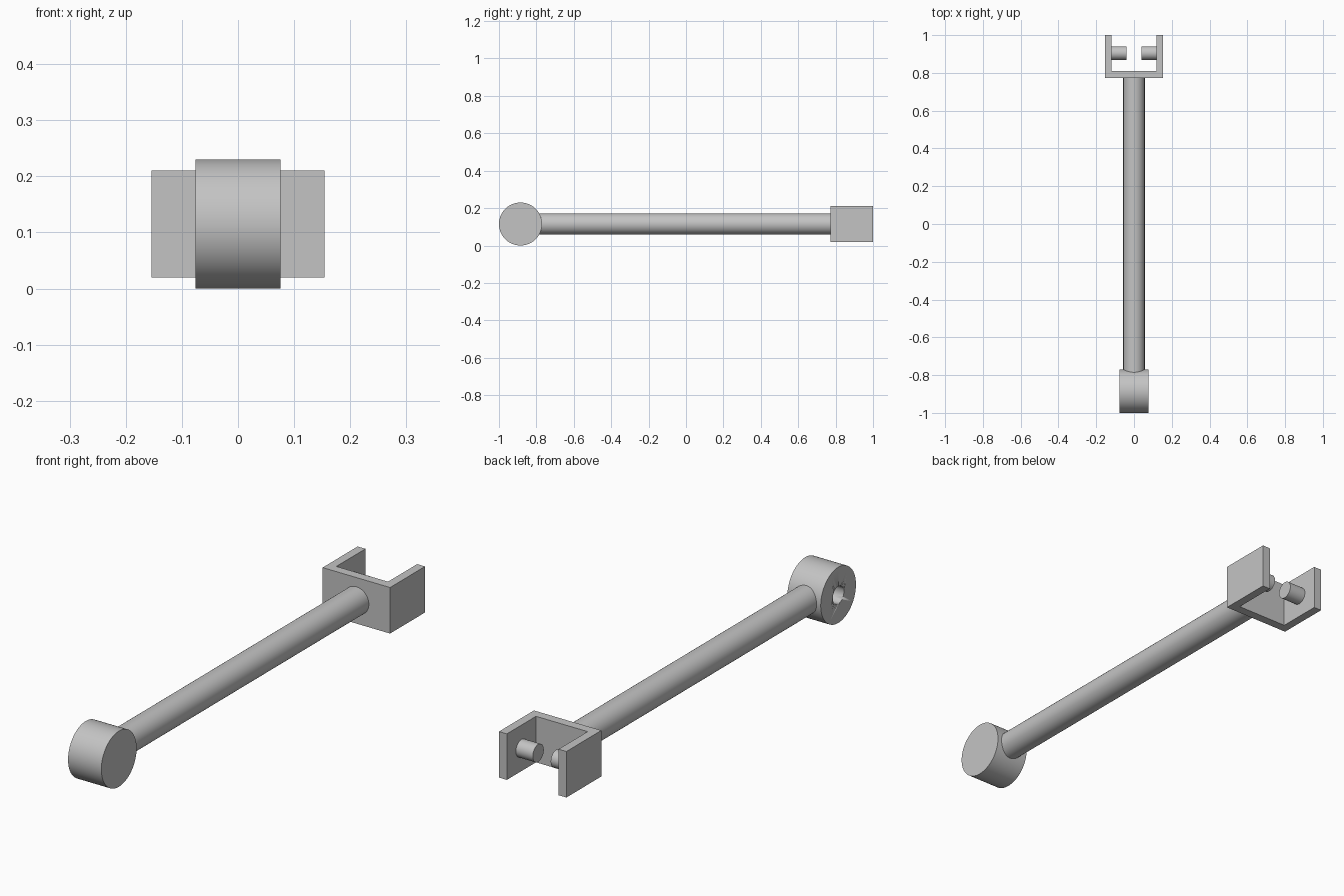
import bpy
import math

cube = bpy.data.objects.get("Cube")
if cube:
    bpy.data.objects.remove(cube, do_unlink=True)

grey = bpy.data.materials.new("plain grey")
grey.use_nodes = True
colour = (0.55, 0.55, 0.55, 1)
grey.diffuse_color = colour
grey.node_tree.nodes["Principled BSDF"].inputs["Base Color"].default_value = colour

AXIS_Z = 0.115          # height of the rod's centre line
EYE_Y, PIN_Y = -0.885, 0.905
BORE = 0.036            # radius shared by the pins and the eye's hole


def cylinder(name, radius, start, end, along, across):
    """Cylinder from start to end on the X or Y axis, at AXIS_Z."""
    middle = (start + end) / 2
    if along == "X":
        place, turn = (middle, across, AXIS_Z), (0, math.pi / 2, 0)
    else:
        place, turn = (across, middle, AXIS_Z), (math.pi / 2, 0, 0)
    bpy.ops.mesh.primitive_cylinder_add(
        vertices=64, radius=radius, depth=abs(end - start), location=place, rotation=turn)
    obj = bpy.context.object
    obj.name = name
    obj.data.materials.append(grey)
    bpy.ops.object.shade_smooth_by_angle(angle=math.radians(30))
    return obj


def box(name, low, high):
    """Box between two opposite corners."""
    centre = [(a + b) / 2 for a, b in zip(low, high)]
    bpy.ops.mesh.primitive_cube_add(size=1, location=centre)
    obj = bpy.context.object
    obj.name = name
    obj.scale = [b - a for a, b in zip(low, high)]
    bpy.ops.object.transform_apply(location=False, rotation=False, scale=True)
    obj.data.materials.append(grey)
    return obj


def cut(target, cutter):
    mod = target.modifiers.new("cut", "BOOLEAN")
    mod.operation = "DIFFERENCE"
    mod.solver = "EXACT"
    mod.object = cutter
    bpy.context.view_layer.objects.active = target
    bpy.ops.object.modifier_apply(modifier=mod.name)
    bpy.data.objects.remove(cutter, do_unlink=True)


# Eye at the front, with a blind hole in its right side
eye = cylinder("rod_eye", 0.115, -0.076, 0.076, "X", EYE_Y)
cut(eye, cylinder("hole_cutter", BORE, -0.1, 0.0, "X", EYE_Y))

# Rod
cylinder("rod", 0.057, -0.82, 0.78, "Y", 0)

# U-shaped fork at the back, open above, below and behind
fork = box("fork", (-0.154, 0.772, 0.02), (0.154, 1.0, 0.21))
cut(fork, box("fork_cutter", (-0.118, 0.81, -0.1), (0.118, 1.1, 0.3)))

# Stub pins facing each other inside the fork
for side, name in ((1, "left_pin"), (-1, "right_pin")):
    cylinder(name, BORE, side * 0.041, side * 0.125, "X", PIN_Y)
